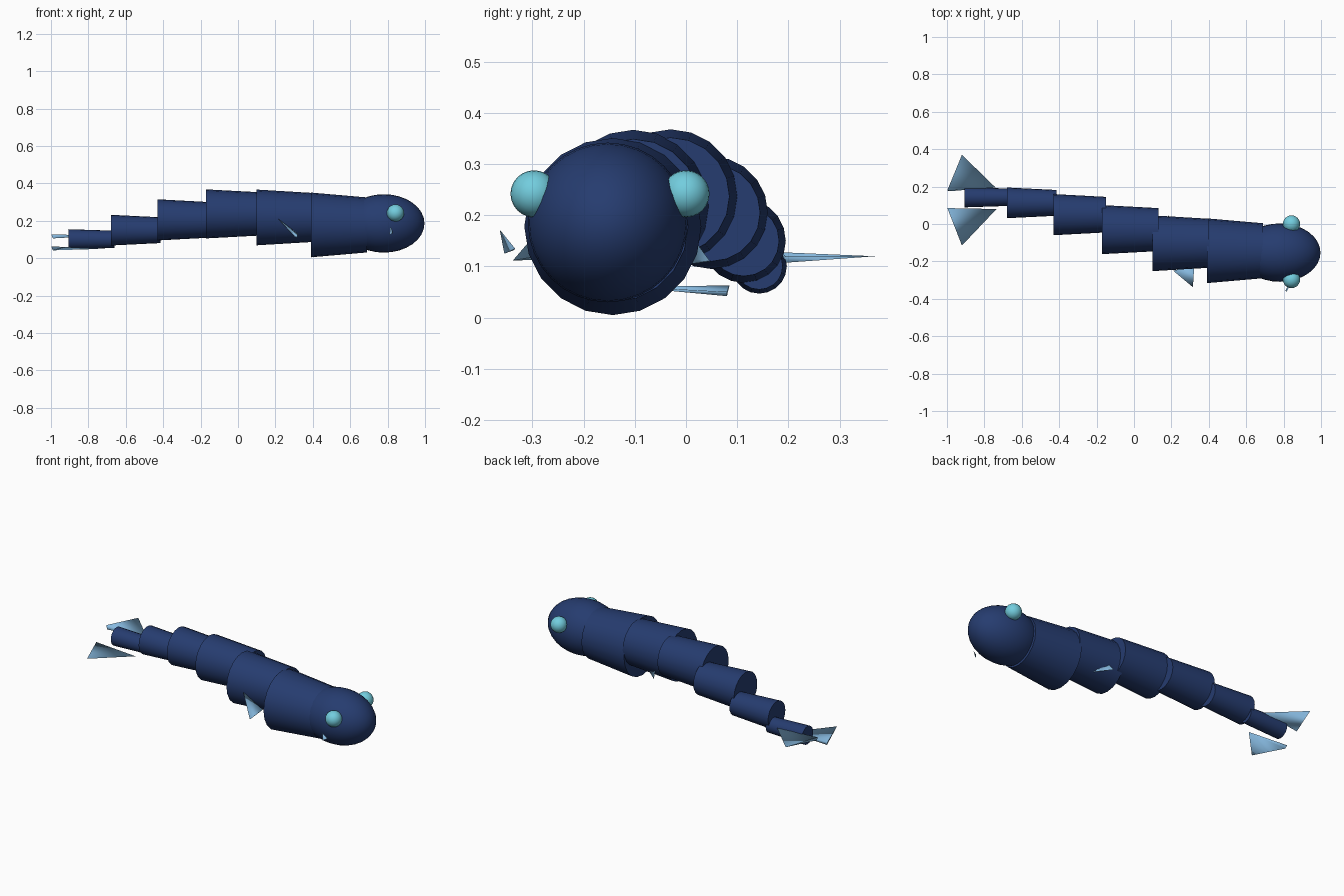
import bpy, bmesh
from math import pi
from mathutils import Matrix, Vector

cube = bpy.data.objects.get("Cube")
if cube:
    bpy.data.objects.remove(cube, do_unlink=True)


def material(name, rgb):
    m = bpy.data.materials.new(name)
    m.use_nodes = True
    color = (*rgb, 1)
    m.diffuse_color = color
    for node in m.node_tree.nodes:
        if node.type == 'BSDF_PRINCIPLED':
            node.inputs["Base Color"].default_value = color
    return m


navy = material("navy", (0.019, 0.045, 0.16))
cyan = material("cyan", (0.17, 0.61, 0.73))
pale_blue = material("pale_blue", (0.24, 0.485, 0.74))


def add_object(name, bm, mat):
    mesh = bpy.data.meshes.new(name)
    bm.to_mesh(mesh)
    bm.free()
    mesh.materials.append(mat)
    obj = bpy.data.objects.new(name, mesh)
    bpy.context.collection.objects.link(obj)
    return obj


def body_segment(name, x0, x1, y, z, r0, r1):
    """Tapered round segment along x, wide end towards the tail."""
    bm = bmesh.new()
    place = Matrix.Translation(((x0 + x1) / 2, y, z)) @ Matrix.Rotation(pi / 2, 4, 'Y')
    bmesh.ops.create_cone(bm, cap_ends=True, segments=20, radius1=r0, radius2=r1,
                          depth=x1 - x0, matrix=place)
    for f in bm.faces:
        f.smooth = len(f.verts) == 4
    add_object(name, bm, navy)


def ball(name, center, size, segments, rings, mat):
    """Smooth ellipsoid with its poles along x."""
    bm = bmesh.new()
    place = (Matrix.Translation(center) @ Matrix.Diagonal((*size, 1))
             @ Matrix.Rotation(pi / 2, 4, 'Y'))
    bmesh.ops.create_uvsphere(bm, u_segments=segments, v_segments=rings, radius=1, matrix=place)
    for f in bm.faces:
        f.smooth = True
    add_object(name, bm, mat)


def fin(name, apex, tip, root_a, root_b):
    """Thin three-sided cone: smooth sides from the apex, flat base."""
    bm = bmesh.new()
    a, t, p, q = (bm.verts.new(Vector(c)) for c in (apex, tip, root_a, root_b))
    for tri in ((a, t, p), (a, p, q), (a, q, t)):
        bm.faces.new(tri).smooth = True
    bm.faces.new((t, q, p))
    bmesh.ops.recalc_face_normals(bm, faces=bm.faces)
    add_object(name, bm, pale_blue)


# Body, from the tail to the neck
segments = [
    ("tail_end", -0.905, -0.66, 0.143, 0.101, 0.054, 0.046),
    ("tail_middle", -0.68, -0.415, 0.113, 0.150, 0.082, 0.069),
    ("tail_base", -0.43, -0.15, 0.05, 0.205, 0.110, 0.095),
    ("body_rear", -0.17, 0.13, -0.03, 0.237, 0.131, 0.115),
    ("body_middle", 0.10, 0.40, -0.103, 0.218, 0.149, 0.131),
    ("body_front", 0.39, 0.69, -0.143, 0.178, 0.173, 0.147),
]
for seg in segments:
    body_segment(*seg)

# Head and eyes
ball("head", (0.78, -0.153, 0.186), (0.217, 0.156, 0.156), 32, 16, navy)
for name, y in (("left_eye", 0.0), ("right_eye", -0.297)):
    ball(name, (0.842, y, 0.242), (0.046,) * 3, 24, 12, cyan)

# Tail flukes
fin("tail_fin_left", (-0.74, 0.195, 0.12), (-0.92, 0.37, 0.12),
    (-0.998, 0.18, 0.128), (-0.99, 0.175, 0.106))
fin("tail_fin_right", (-0.735, 0.08, 0.05), (-0.92, -0.115, 0.06),
    (-0.998, 0.085, 0.063), (-0.99, 0.08, 0.042))

# Side fins
fin("side_fin_front", (0.21, -0.25, 0.215), (0.315, -0.338, 0.112),
    (0.322, -0.225, 0.13), (0.305, -0.225, 0.113))
fin("side_fin_back", (0.21, -0.03, 0.215), (0.18, 0.047, 0.11),
    (0.27, -0.03, 0.115), (0.26, -0.03, 0.1))

# Small barb beside the head
fin("cheek_barb", (0.815, -0.364, 0.172), (0.81, -0.355, 0.125),
    (0.83, -0.334, 0.135), (0.82, -0.336, 0.132))
